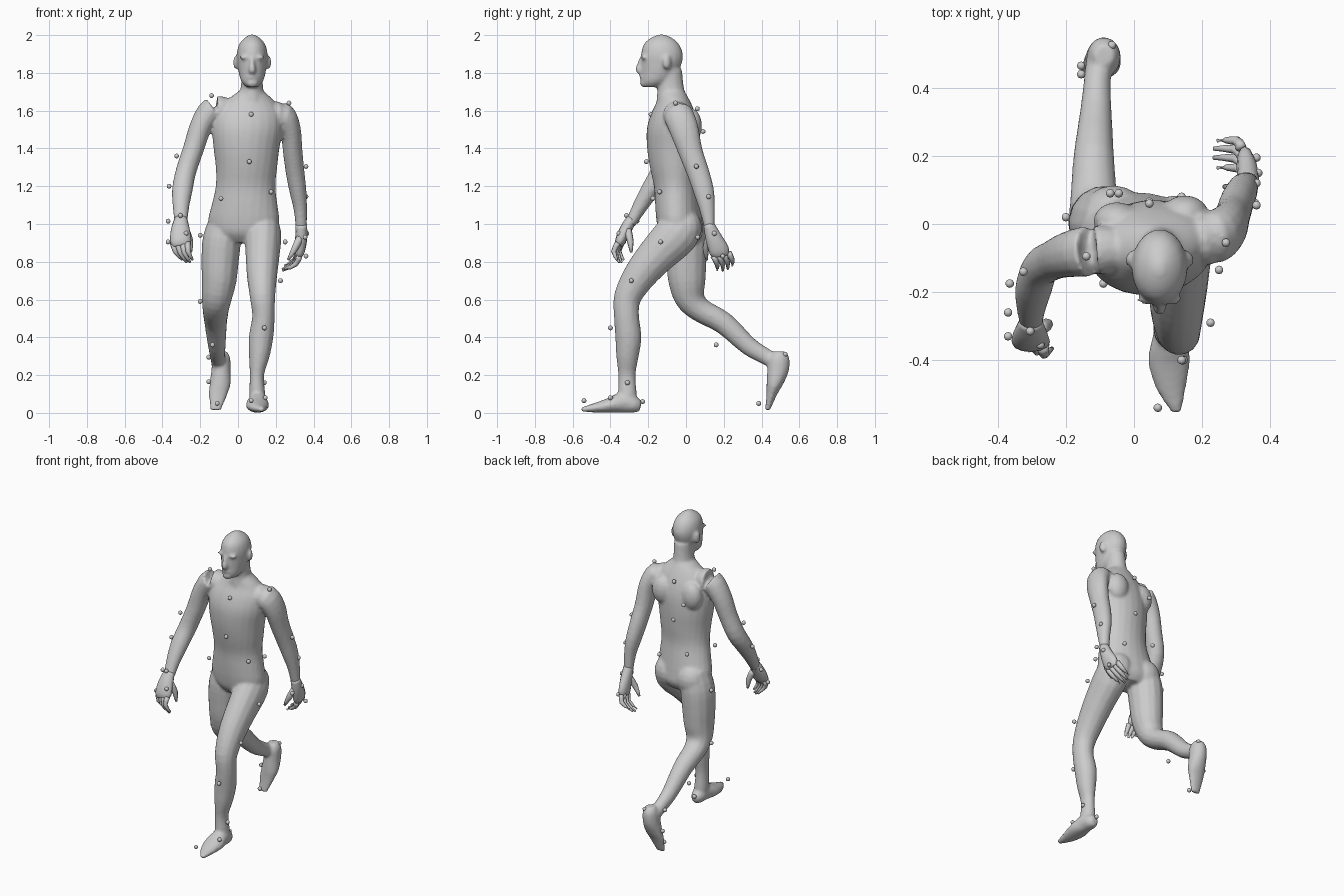
import bpy, bmesh, math
from mathutils import Vector, Matrix


def smooth_rings(rings, steps):
    """Catmull-Rom interpolation between key rings."""
    out = []
    for i in range(len(rings) - 1):
        p = [rings[max(0, min(len(rings) - 1, i + k))] for k in (-1, 0, 1, 2)]
        for s in range(steps):
            t = s / steps
            out.append([0.5 * (2 * b + (c - a) * t + (2 * a - 5 * b + 4 * c - d) * t * t
                               + (3 * b - a - 3 * c + d) * t ** 3) for a, b, c, d in zip(*p)])
    return out + [list(rings[-1])]


def loft(bm, rings, n=14, steps=3, flat=False):
    """Rings are x, y, z, half width, half depth and (flat only) yaw in degrees."""
    rings = smooth_rings(rings, steps)
    loops = []
    for i, r in enumerate(rings):
        c = Vector(r[:3])
        if flat:
            a = math.radians(r[5])
            u, v = Vector((math.cos(a), math.sin(a), 0)), Vector((-math.sin(a), math.cos(a), 0))
        else:
            t = (Vector(rings[min(i + 1, len(rings) - 1)][:3]) - Vector(rings[max(i - 1, 0)][:3])).normalized()
            ref = Vector((0, 0, 1)) if abs(t.x) > 0.9 else Vector((1, 0, 0))
            u = (ref - t * ref.dot(t)).normalized()
            v = t.cross(u)
        loop = []
        for k in range(n):
            w = 2 * math.pi * k / n
            loop.append(bm.verts.new(c + u * r[3] * math.cos(w) + v * r[4] * math.sin(w)))
        loops.append(loop)
    for a, b in zip(loops, loops[1:]):
        for k in range(n):
            bm.faces.new((a[k], a[(k + 1) % n], b[(k + 1) % n], b[k]))
    bm.faces.new(loops[0])
    bm.faces.new(loops[-1])


def blob(bm, c, r, yaw=0, seg=14):
    m = Matrix.Translation(c) @ Matrix.Rotation(math.radians(yaw), 4, 'Z') @ Matrix.Diagonal((*r, 1))
    bmesh.ops.create_uvsphere(bm, u_segments=seg, v_segments=seg // 2 + 2, radius=1, matrix=m)


def finish(bm, name):
    bmesh.ops.recalc_face_normals(bm, faces=bm.faces[:])
    for f in bm.faces:
        f.smooth = True
    me = bpy.data.meshes.new(name)
    bm.to_mesh(me)
    bm.free()
    ob = bpy.data.objects.new(name, me)
    bpy.context.collection.objects.link(ob)
    return ob


body = bmesh.new()

# torso, twisted between hips and shoulders
loft(body, [(.03, -.02, .90, .11, .08, -8), (.03, -.025, .95, .175, .115, -8),
            (.03, -.035, 1.02, .19, .12, -8), (.035, -.045, 1.1, .175, .118, -5),
            (.04, -.055, 1.2, .158, .115, 0), (.045, -.063, 1.3, .163, .128, 4),
            (.045, -.068, 1.4, .175, .138, 6), (.05, -.07, 1.5, .188, .137, 7),
            (.055, -.068, 1.58, .18, .118, 7), (.063, -.066, 1.645, .135, .09, 6),
            (.07, -.075, 1.70, .07, .07, 0)], n=24, flat=True)
for x, y in ((-.06, .03), (.12, .0)):
    blob(body, (x, y, .98), (.095, .085, .1))           # buttocks
for x, y in ((-.05, .01), (.15, .03)):
    blob(body, (x, y, 1.52), (.07, .055, .09))          # shoulder blades

# neck and head
loft(body, [(.072, -.075, 1.62, .085, .085, 0), (.072, -.078, 1.68, .068, .077, 0),
            (.074, -.083, 1.74, .058, .07, 0), (.075, -.09, 1.82, .058, .07, 0)], flat=True)
loft(body, [(.075, -.18, 1.725, .03, .045, 0), (.075, -.165, 1.75, .055, .073, 0),
            (.075, -.145, 1.79, .069, .092, 0), (.075, -.13, 1.85, .079, .108, 0),
            (.075, -.127, 1.9, .082, .111, 0), (.075, -.13, 1.95, .07, .095, 0),
            (.075, -.13, 1.983, .043, .06, 0), (.075, -.13, 2.003, .012, .015, 0)], n=18, flat=True)
loft(body, [(.075, -.23, 1.88, .012, .014), (.075, -.24, 1.85, .013, .018),
            (.075, -.248, 1.815, .02, .02), (.075, -.238, 1.8, .016, .012)], n=10)   # nose
blob(body, (.075, -.222, 1.745), (.03, .022, .022))      # chin
blob(body, (.075, -.23, 1.777), (.03, .016, .012))       # lips
for s in (-1, 1):
    blob(body, (.075 + s * .035, -.222, 1.882), (.034, .016, .011))          # brow
    blob(body, (.075 + s * .085, -.1, 1.855), (.014, .024, .038), s * 25)    # ear

# arms
loft(body, [(-.07, -.075, 1.60, .07, .07), (-.135, -.08, 1.605, .07, .075), (-.195, -.09, 1.52, .06, .068),
            (-.235, -.105, 1.4, .056, .06), (-.275, -.13, 1.28, .055, .058),
            (-.295, -.19, 1.18, .055, .05), (-.302, -.245, 1.09, .044, .04),
            (-.302, -.295, 1.0, .034, .028)])
loft(body, [(.17, -.05, 1.57, .07, .07), (.235, -.04, 1.575, .07, .08), (.277, -.01, 1.5, .056, .078),
            (.29, .025, 1.38, .052, .065), (.303, .065, 1.27, .05, .06),
            (.318, .095, 1.17, .045, .055), (.33, .112, 1.08, .036, .042),
            (.335, .125, .98, .03, .028)])

# striding front leg and foot
loft(body, [(.12, -.005, 1.02, .08, .09), (.132, -.045, .95, .098, .118), (.13, -.16, .83, .09, .103),
            (.127, -.25, .72, .08, .088), (.13, -.31, .61, .067, .073), (.135, -.315, .51, .06, .067),
            (.122, -.305, .4, .065, .07), (.112, -.31, .3, .055, .06), (.1, -.313, .2, .038, .046),
            (.102, -.31, .1, .043, .05), (.105, -.305, .04, .042, .045)])
loft(body, [(.105, -.24, .035, .022, .028), (.105, -.27, .042, .042, .043), (.105, -.33, .056, .05, .056),
            (.103, -.40, .041, .062, .041), (.11, -.48, .027, .045, .026),
            (.127, -.555, .018, .014, .011)])

# trailing back leg and lifted foot
loft(body, [(-.06, .0, 1.03, .085, .1), (-.085, -.0, .92, .102, .112), (-.095, .002, .8, .099, .108),
            (-.1, .005, .7, .092, .1), (-.112, .02, .61, .08, .082), (-.118, .075, .545, .07, .065),
            (-.118, .2, .475, .06, .06), (-.112, .33, .355, .047, .05),
            (-.108, .42, .3, .04, .044), (-.1, .48, .265, .042, .04)])
loft(body, [(-.088, .495, .325, .03, .03, 0), (-.088, .492, .29, .047, .056, 0), (-.09, .487, .22, .052, .058, 0),
            (-.095, .47, .15, .056, .044, 0), (-.105, .455, .1, .05, .029, 0),
            (-.118, .432, .015, .03, .013, 0)], flat=True)

# fuse the overlapping forms into one skin
skin = finish(body, "body")
rm = skin.modifiers.new("fuse", 'REMESH')
rm.mode, rm.voxel_size, rm.use_smooth_shade = 'VOXEL', .009, True
sm = skin.modifiers.new("soften", 'SMOOTH')
sm.factor, sm.iterations = .5, 5


def hand(name, palm, bases, tips, bulge, thumb):
    bm = bmesh.new()
    loft(bm, palm, n=12)
    b0, b1, t0, t1 = (Vector(p) for p in bases + tips)
    for i in range(4):
        a, t = b0.lerp(b1, i / 3), t0.lerp(t1, i / 3)
        if i in (1, 2):
            t += (t - a) * .15
        m = a.lerp(t, .5) + Vector(bulge)
        loft(bm, [(*a, .016, .016), (*m, .014, .014), (*t, .006, .006)], n=7, steps=2)
    loft(bm, [(*p, r, r) for p, r in zip(thumb, (.022, .018, .007))], n=7, steps=2)
    finish(bm, name)


hand("left_hand",
     [(-.302, -.285, 1.03, .034, .028), (-.305, -.32, .97, .05, .032), (-.303, -.348, .91, .056, .028),
      (-.3, -.355, .885, .045, .018)],
     [(-.345, -.34, .9), (-.265, -.36, .9)], [(-.295, -.33, .81), (-.24, -.365, .81)],
     (-.012, -.02, 0), [(-.28, -.31, .97), (-.255, -.295, .91), (-.25, -.29, .85)])
hand("right_hand",
     [(.335, .12, 1.0, .03, .028), (.335, .145, .93, .032, .043), (.328, .175, .86, .027, .053),
      (.322, .182, .83, .018, .042)],
     [(.315, .225, .85), (.325, .145, .83)], [(.245, .245, .78), (.245, .165, .755)],
     (.02, .01, -.005), [(.33, .125, .93), (.3, .105, .87), (.265, .11, .81)])

# small tracking markers around the body
markers = bmesh.new()
for p in ((-.14, -.095, 1.68), (.27, -.055, 1.64), (.07, -.185, 1.58), (.06, -.21, 1.33),
          (-.325, -.14, 1.36), (-.365, -.175, 1.2), (-.305, -.315, 1.045), (-.37, -.26, 1.015),
          (-.37, -.33, .905), (-.275, -.355, .95), (.36, .055, 1.305), (.36, .12, 1.145),
          (.365, .15, .95), (.355, .062, .93), (.36, .195, .83), (.31, .225, .83),
          (-.09, -.175, 1.135), (.175, -.14, 1.17), (.25, -.135, .905), (.225, -.29, .7),
          (.14, -.4, .45), (.14, -.31, .16), (.07, -.54, .065), (.145, -.4, .08), (.1, -.23, .06),
          (-.2, .02, .94), (-.2, .02, .59), (-.135, .16, .36), (-.065, .525, .31), (-.155, .44, .295),
          (-.155, .465, .165), (-.11, .385, .05), (.045, .06, 1.61), (-.045, .09, 1.49),
          (.045, .065, 1.36), (-.07, .09, 1.17), (.14, .08, 1.11)):
    blob(markers, p, (.013,) * 3, seg=10)
finish(markers, "markers")
